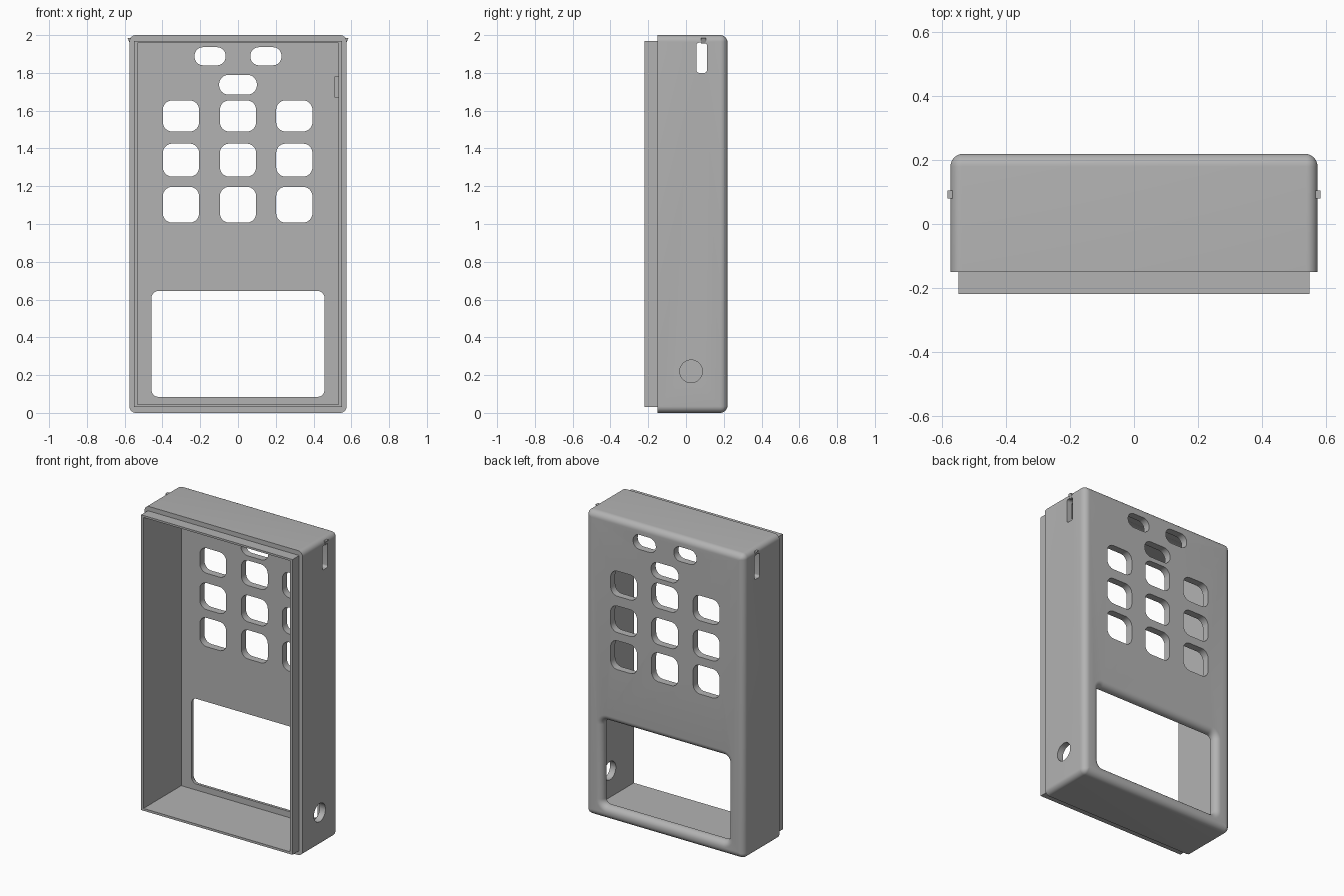
import bpy, bmesh, math
from mathutils import Matrix, Vector

if "Cube" in bpy.data.objects:
    bpy.data.objects.remove(bpy.data.objects["Cube"], do_unlink=True)

grey = bpy.data.materials.new("matte grey")
grey.use_nodes = True
colour = (0.45, 0.45, 0.45, 1)
grey.diffuse_color = colour
grey.node_tree.nodes["Principled BSDF"].inputs["Base Color"].default_value = colour


def outline(width, height, radius, steps=8):
    """Rounded rectangle as (x, z) points; a tiny radius gives square corners."""
    if radius <= 0:
        steps = 0
    points = []
    for quarter, (sx, sz) in enumerate([(1, 1), (-1, 1), (-1, -1), (1, -1)]):
        cx, cz = sx * (width / 2 - radius), sz * (height / 2 - radius)
        for i in range(steps + 1):
            a = math.pi / 2 * (quarter + (i / steps if steps else 0))
            points.append((cx + radius * math.cos(a), cz + radius * math.sin(a)))
    return points


def loft(name, x, z, rings, sideways=False):
    """Solid through rounded rectangles (y, width, height, radius)."""
    bm = bmesh.new()
    loops = [[bm.verts.new((px, y, pz)) for px, pz in outline(w, h, r)]
             for y, w, h, r in rings]
    bm.faces.new(loops[0])
    bm.faces.new(loops[-1])
    n = len(loops[0])
    for a, b in zip(loops, loops[1:]):
        for i in range(n):
            bm.faces.new((a[i], a[(i + 1) % n], b[(i + 1) % n], b[i]))
    if sideways:
        bmesh.ops.rotate(bm, verts=bm.verts, matrix=Matrix.Rotation(math.pi / 2, 3, 'Z'))
    bmesh.ops.translate(bm, verts=bm.verts, vec=Vector(x).to_3d() if sideways else (x, 0, z))
    if sideways:
        bmesh.ops.translate(bm, verts=bm.verts, vec=(0, 0, z))
    bmesh.ops.recalc_face_normals(bm, faces=bm.faces)
    mesh = bpy.data.meshes.new(name)
    bm.to_mesh(mesh)
    bm.free()
    mesh.materials.append(grey)
    obj = bpy.data.objects.new(name, mesh)
    bpy.context.collection.objects.link(obj)
    return obj


def box(name, x0, x1, y0, y1, z0, z1):
    w, h = x1 - x0, z1 - z0
    return loft(name, (x0 + x1) / 2, (z0 + z1) / 2, [(y0, w, h, 0), (y1, w, h, 0)])


def combine(target, other, operation):
    mod = target.modifiers.new("join", 'BOOLEAN')
    mod.operation, mod.object, mod.solver = operation, other, 'EXACT'
    bpy.context.view_layer.objects.active = target
    bpy.ops.object.modifier_apply(modifier=mod.name)
    bpy.data.objects.remove(other, do_unlink=True)


# Outer shell with a rounded rear edge
BACK, FILLET = 0.22, 0.04
rings = [(-0.15, 1.15, 2, 0.035)]
for i in range(9):
    a = math.pi / 2 * i / 8
    inset = FILLET * (1 - math.cos(a))
    rings.append((BACK - FILLET * (1 - math.sin(a)), 1.15 - 2 * inset, 2 - 2 * inset,
                  max(0.035 - inset, 0.003)))
case = loft("case", 0, 1, rings)

# Stepped mating lip and hollow interior
combine(case, box("lip", -0.55, 0.55, -0.22, 0, 0.03, 1.97), 'UNION')
combine(case, box("cavity", -0.533, 0.533, -0.4, 0.172, 0.045, 1.957), 'DIFFERENCE')

# Screen window, flared by a convex fillet on the rear
rings = [(0.1, 0.915, 0.56, 0.035)]
for i in range(9):
    a = math.pi / 2 * i / 8
    grow = FILLET * (1 - math.cos(a))
    rings.append((BACK - FILLET * (1 - math.sin(a)), 0.915 + 2 * grow, 0.56 + 2 * grow,
                  0.035 + grow))
rings.append((0.3,) + rings[-1][1:])
combine(case, loft("window_cutter", 0, 0.365, rings), 'DIFFERENCE')

# Keypad openings and the three oblong buttons above
openings = [(x, z, 0.192, h, 0.05) for x in (-0.302, 0, 0.298)
            for z, h in ((1.572, 0.165), (1.338, 0.175), (1.102, 0.19))]
openings += [(0, 1.737, 0.2, 0.105, 0.05), (-0.148, 1.888, 0.165, 0.096, 0.046),
             (0.148, 1.888, 0.165, 0.096, 0.046)]
for x, z, w, h, r in openings:
    combine(case, loft("key_cutter", x, z, [(0.1, w, h, r), (0.3, w, h, r)]), 'DIFFERENCE')

# Strap slots on both sides, round socket on the left side
slot = [(-0.8, 0.055, 0.16, 0.014), (0.8, 0.055, 0.16, 0.014)]
combine(case, loft("slot_cutter", (0, 0.083), 1.88, slot, True), 'DIFFERENCE')
socket = [(-0.1, 0.12, 0.12, 0.0599), (0.1, 0.12, 0.12, 0.0599)]
combine(case, loft("socket_cutter", (0.55, 0.027), 0.22, socket, True), 'DIFFERENCE')

bpy.ops.object.select_all(action='DESELECT')
case.select_set(True)
bpy.context.view_layer.objects.active = case
bpy.ops.object.shade_smooth_by_angle(angle=math.radians(35))

# Small catch above each slot, and a tab on the inner left wall
for side, name in ((1, "left_catch"), (-1, "right_catch")):
    catch = loft(name, side * 0.57, 1.97, [(0.08, 0.03, 0.03, 0), (0.105, 0.03, 0.03, 0)])
    for v in catch.data.vertices:
        if v.co.x * side > 0.57 and v.co.z < 1.97:
            v.co.x = side * 0.572
box("inner_tab", 0.51, 0.54, 0.05, 0.175, 1.67, 1.78)
